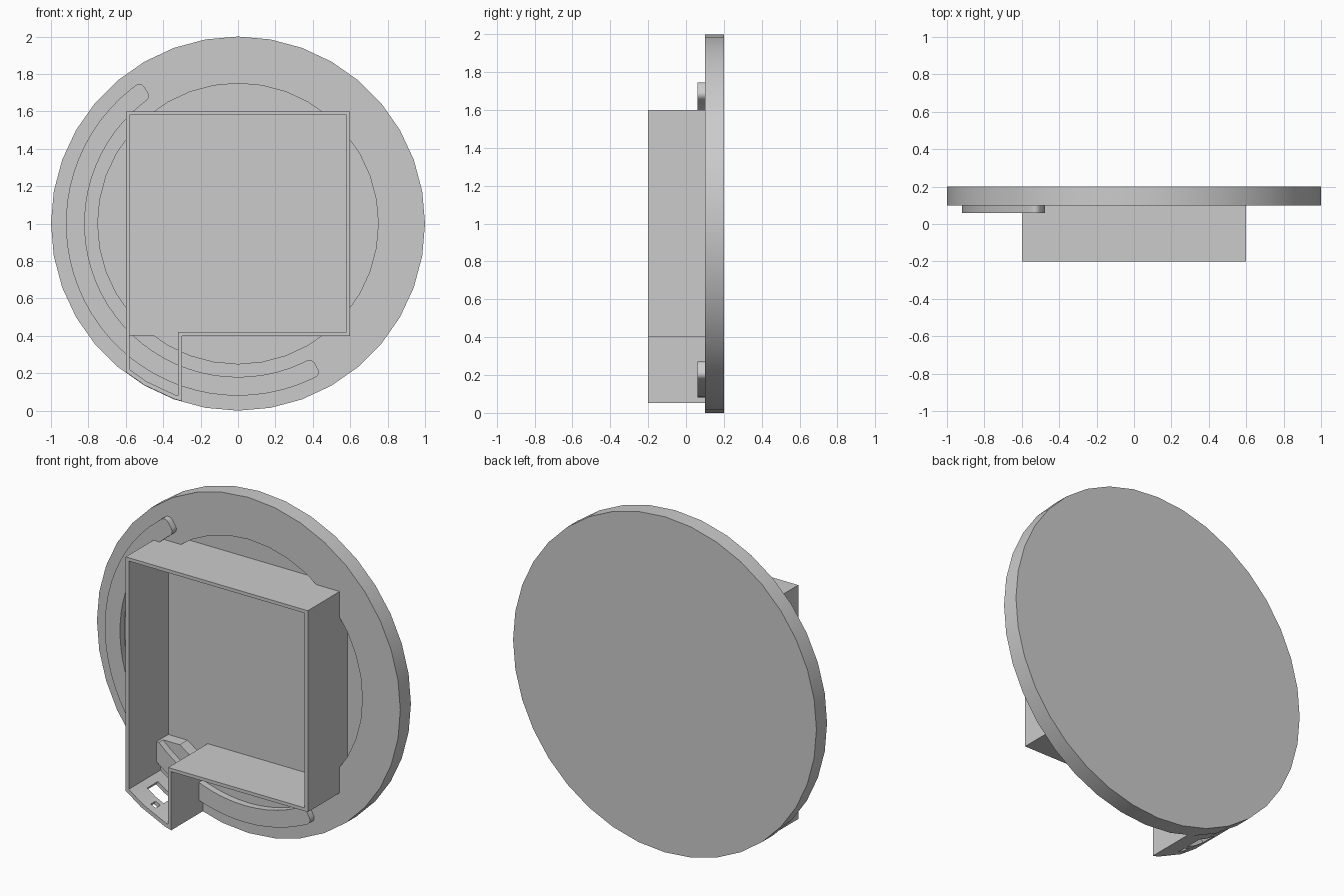
import bpy, bmesh, math
from mathutils import Matrix

if "Cube" in bpy.data.objects:
    bpy.data.objects.remove(bpy.data.objects["Cube"])

SIDES = 36


def polar(r, deg):
    a = math.radians(deg)
    return (r * math.cos(a), 1 + r * math.sin(a))


def prism(name, pts, y0, y1):
    """Extrude an (x, z) outline from y0 to y1."""
    bm = bmesh.new()
    face = bm.faces.new([bm.verts.new((x, y0, z)) for x, z in pts])
    ext = bmesh.ops.extrude_face_region(bm, geom=[face])["geom"]
    moved = [v for v in ext if isinstance(v, bmesh.types.BMVert)]
    bmesh.ops.translate(bm, verts=moved, vec=(0, y1 - y0, 0))
    bmesh.ops.recalc_face_normals(bm, faces=bm.faces[:])
    mesh = bpy.data.meshes.new(name)
    bm.to_mesh(mesh)
    bm.free()
    obj = bpy.data.objects.new(name, mesh)
    bpy.context.collection.objects.link(obj)
    return obj


def cut(obj, cutter):
    mod = obj.modifiers.new("cut", "BOOLEAN")
    mod.operation, mod.solver, mod.object = "DIFFERENCE", "EXACT", cutter
    dg = bpy.context.evaluated_depsgraph_get()
    mesh = bpy.data.meshes.new_from_object(obj.evaluated_get(dg))
    obj.modifiers.clear()
    obj.data = mesh


def circle(r):
    return [polar(r, 360 * i / SIDES) for i in range(SIDES)]


def rim_z(x, r):
    """Height of the faceted disc's lower left rim at x."""
    for d in (220, 230, 240, 250, 260):
        (xa, za), (xb, zb) = polar(r, d), polar(r, d + 10)
        if xa <= x <= xb:
            return za + (zb - za) * (x - xa) / (xb - xa)


def rect(x0, x1, z0, z1):
    return [(x0, z0), (x1, z0), (x1, z1), (x0, z1)]


def case_outline(x0, x1, z0, z1, leg_x, r):
    """Square with a leg reaching down to the disc rim."""
    return [(x0, z1), (x0, rim_z(x0, r)), polar(r, 240), polar(r, 250),
            (leg_x, rim_z(leg_x, r)), (leg_x, z0), (x1, z0), (x1, z1)]


# Round back plate with a round recess
plate = prism("back_plate", circle(1.0), 0.1, 0.2)
recess = prism("recess_cutter", circle(0.75), 0.0, 0.172)
cut(plate, recess)

# Curved ridge with rounded ends
R0, R1, A0, A1, C = 0.82, 0.92, 124.5, 298.8, 0.03


def corner(r, a, sr, sa, flip):
    """Rounded corner where radius r meets end angle a."""
    pts = []
    for i in range(5):
        t = math.radians(90 * i / 4)
        rr = r + sr * C * (1 - math.cos(t))
        aa = a + sa * math.degrees(C / r) * (1 - math.sin(t))
        pts.append(polar(rr, aa))
    return pts[::-1] if flip else pts


steps = [A0 + 4 + (A1 - A0 - 8) * i / 34 for i in range(35)]
outline = corner(R1, A0, -1, 1, True) + [polar(R1, a) for a in steps]
outline += corner(R1, A1, -1, -1, False) + corner(R0, A1, 1, -1, True)
outline += [polar(R0, a) for a in reversed(steps)] + corner(R0, A0, 1, 1, False)
ridge = prism("curved_ridge", outline, 0.06, 0.12)

# Square pocket inside the case, cut through ridge and plate
pocket = prism("pocket_cutter", rect(-0.59, 0.59, 0.405, 1.59), -0.3, 0.172)
cut(plate, pocket)
cut(ridge, pocket)

# Thin walled case with leg
case = prism("case_wall",
             case_outline(-0.6, 0.6, 0.4, 1.6, -0.30, 0.998), -0.2, 0.18)
inside = prism("inside_cutter",
               case_outline(-0.58, 0.58, 0.42, 1.58, -0.32, 0.975), -0.3, 0.3)
cut(case, inside)

# Port openings in the foot of the leg
holes = []
for deg, width, y0, y1 in ((239.8, 0.125, -0.08, 0.02), (242.4, 0.036, -0.155, -0.11)):
    hole = prism("port_cutter", rect(0.9, 1.1, -width / 2, width / 2), y0, y1)
    hole.data.transform(Matrix.Translation((0, 0, 1))
                        @ Matrix.Rotation(math.radians(-deg), 4, "Y"))
    cut(case, hole)
    holes.append(hole)

for helper in [recess, pocket, inside] + holes:
    bpy.data.objects.remove(helper)

# Smooth curved sides, sharp corners
for obj in (plate, ridge, case):
    bpy.ops.object.select_all(action="DESELECT")
    obj.select_set(True)
    bpy.context.view_layer.objects.active = obj
    bpy.ops.object.shade_smooth_by_angle(angle=math.radians(25))
